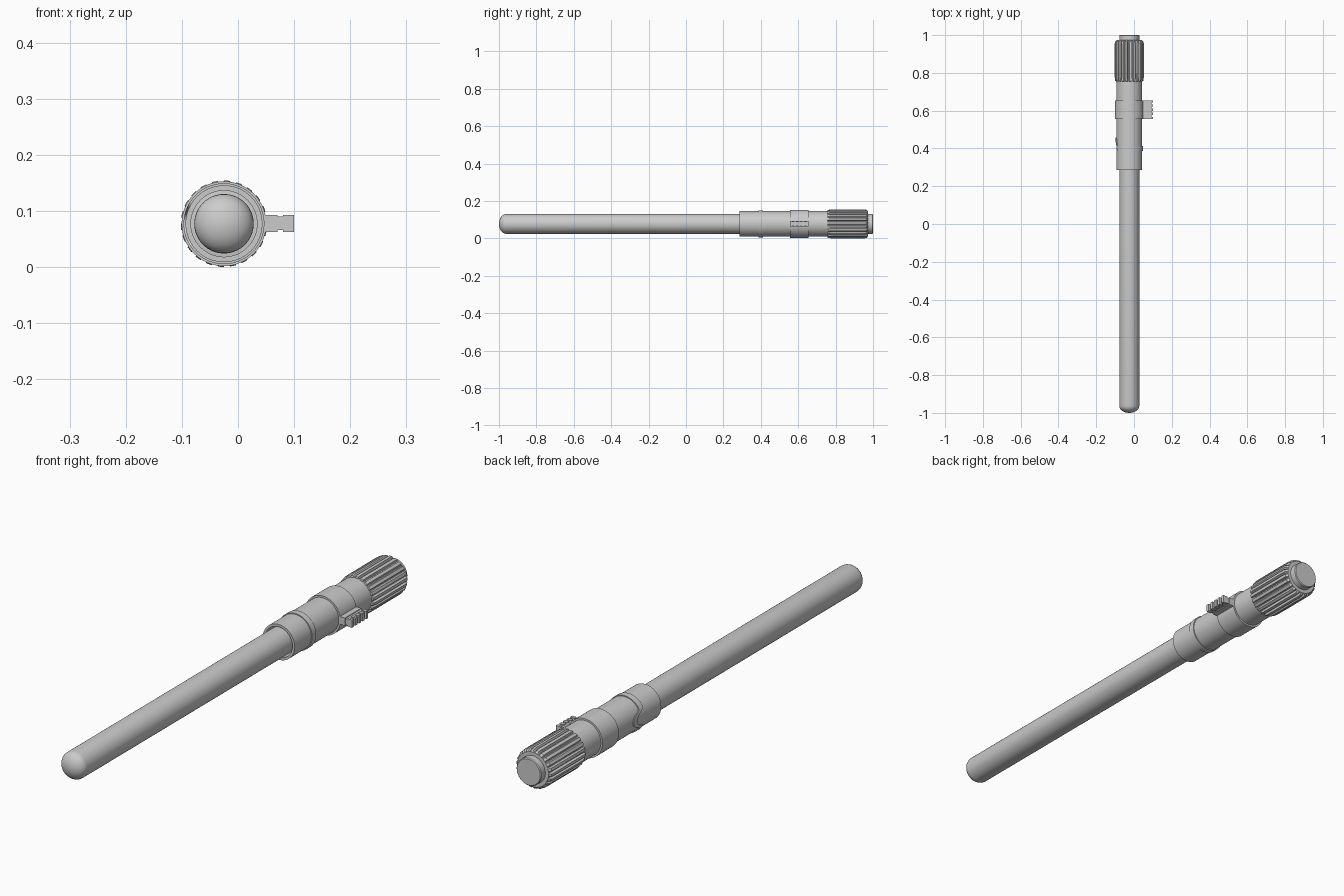
import bpy, bmesh
from math import cos, sin, pi, exp

if "Cube" in bpy.data.objects:
    bpy.data.objects.remove(bpy.data.objects["Cube"])

CX, CZ = -0.025, 0.0775   # long axis of the tool


def skin(name, rows, n, closed=False):
    """Join rings around the y axis; each row is (radius, y), as numbers or functions of angle."""
    bm = bmesh.new()
    rings = []
    for r, y in rows:
        ring = []
        for i in range(n):
            a = 2 * pi * i / n
            rr = r(a, i) if callable(r) else r
            yy = y(a, i) if callable(y) else y
            ring.append(bm.verts.new((CX + rr * cos(a), yy, CZ + rr * sin(a))))
        rings.append(ring)
    pairs = list(zip(rings, rings[1:]))
    if closed:
        pairs.append((rings[-1], rings[0]))
    else:
        bm.faces.new(rings[0])
        bm.faces.new(rings[-1])
    for p, q in pairs:
        for i in range(n):
            j = (i + 1) % n
            bm.faces.new((p[i], p[j], q[j], q[i]))
    return finish(name, bm)


def finish(name, bm):
    bmesh.ops.recalc_face_normals(bm, faces=bm.faces)
    me = bpy.data.meshes.new(name)
    bm.to_mesh(me)
    bm.free()
    ob = bpy.data.objects.new(name, me)
    bpy.context.collection.objects.link(ob)
    bpy.context.view_layer.objects.active = ob
    ob.select_set(True)
    bpy.ops.object.shade_smooth_by_angle(angle=0.6)
    ob.select_set(False)
    return ob


def box(name, x0, x1, y0, y1, z0, z1):
    bm = bmesh.new()
    bmesh.ops.create_cube(bm, size=1)
    for v in bm.verts:
        v.co.x = (x0 + x1) / 2 + v.co.x * (x1 - x0)
        v.co.y = (y0 + y1) / 2 + v.co.y * (y1 - y0)
        v.co.z = (z0 + z1) / 2 + v.co.z * (z1 - z0)
    return finish(name, bm)


# Long rod with a domed tip
dome = [(0.053 * sin(k * pi / 16), -0.962 - 0.038 * cos(k * pi / 16)) for k in range(1, 9)]
skin("rod", [(0.002, -1.0)] + dome + [(0.053, 0.5)], 64)

# Hollow sleeve around the rod
skin("sleeve", [(0.059, 0.285), (0.0685, 0.285), (0.0685, 0.80), (0.059, 0.80)], 64, True)


# Thin retaining band, kinked backwards on the left side
def band_y(y):
    return lambda a, i: y + 0.045 * exp(-((a - pi) / 0.38) ** 4)


skin("retaining_band", [(0.065, band_y(0.387)), (0.072, band_y(0.387)),
                        (0.072, band_y(0.412)), (0.065, band_y(0.412))], 96, True)

# Selector ring
skin("selector_ring", [(0.066, 0.555), (0.0755, 0.555), (0.0755, 0.655), (0.066, 0.655)], 64, True)

# Selector lever with a ridged thumb pad
box("lever_base", 0.045, 0.070, 0.555, 0.655, 0.063, 0.093)
box("lever_neck", 0.068, 0.092, 0.557, 0.653, 0.066, 0.090)
for k in range(5):
    y = 0.555 + k * 0.022
    box(f"lever_ridge_{k + 1}", 0.080, 0.100, y, y + 0.012, 0.063, 0.093)

# Ribbed knob: six points per rib, three raised and three low
RIBS = 22


def rib(high, low):
    return lambda a, i: high if i % 6 < 4 else low


skin("knob", [(0.067, 0.755), (rib(0.0745, 0.067), 0.757), (rib(0.077, 0.068), 0.775),
              (rib(0.077, 0.068), 0.955), (rib(0.0755, 0.068), 0.966), (0.067, 0.973)], RIBS * 6)

# Round end cap
skin("end_cap", [(0.053, 0.96), (0.053, 0.997), (0.050, 1.0)], 64)
